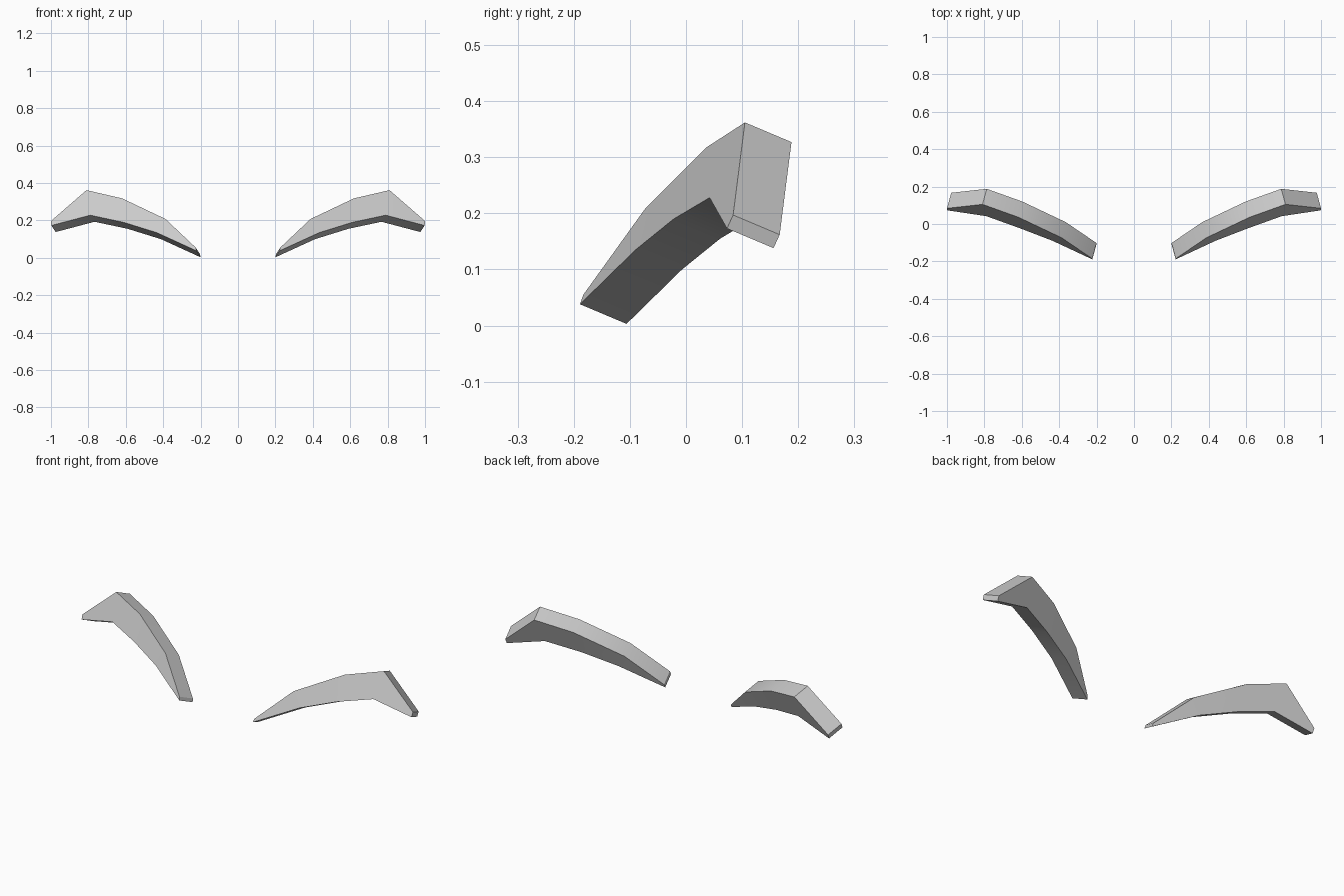
import bpy, bmesh
from math import radians
from mathutils import Vector

if "Cube" in bpy.data.objects:
    bpy.data.objects.remove(bpy.data.objects["Cube"])

# Front outline of one brow, from inner tip to outer tip
upper = [(0.226, -0.183, 0.055), (0.388, -0.073, 0.208), (0.62, 0.037, 0.318),
         (0.81, 0.105, 0.362), (1.0, 0.084, 0.197)]
lower = [(0.223, -0.189, 0.038), (0.435, -0.09, 0.135), (0.612, -0.022, 0.19),
         (0.79, 0.042, 0.228), (0.998, 0.073, 0.173)]
depth = Vector((-0.023, 0.083, -0.035))   # slanted thickness

# Sweep four-cornered sections along the brow
bm = bmesh.new()
rings = []
for u, l in zip(upper, lower):
    u, l = Vector(u), Vector(l)
    rings.append([bm.verts.new(p) for p in (u, l, l + depth, u + depth)])
for a, b in zip(rings, rings[1:]):
    for i in range(4):
        j = (i + 1) % 4
        bm.faces.new((a[i], a[j], b[j], b[i]))
bm.faces.new(rings[0])
bm.faces.new(rings[-1])
bmesh.ops.recalc_face_normals(bm, faces=bm.faces)

mesh = bpy.data.meshes.new("eyebrows")
bm.to_mesh(mesh)
bm.free()
brows = bpy.data.objects.new("eyebrows", mesh)
bpy.context.collection.objects.link(brows)

# Smooth along the bend, sharp at the corners
bpy.context.view_layer.objects.active = brows
brows.select_set(True)
bpy.ops.object.shade_smooth_by_angle(angle=radians(30))

# Second brow
mirror = brows.modifiers.new("mirror", 'MIRROR')
mirror.use_mirror_merge = False
